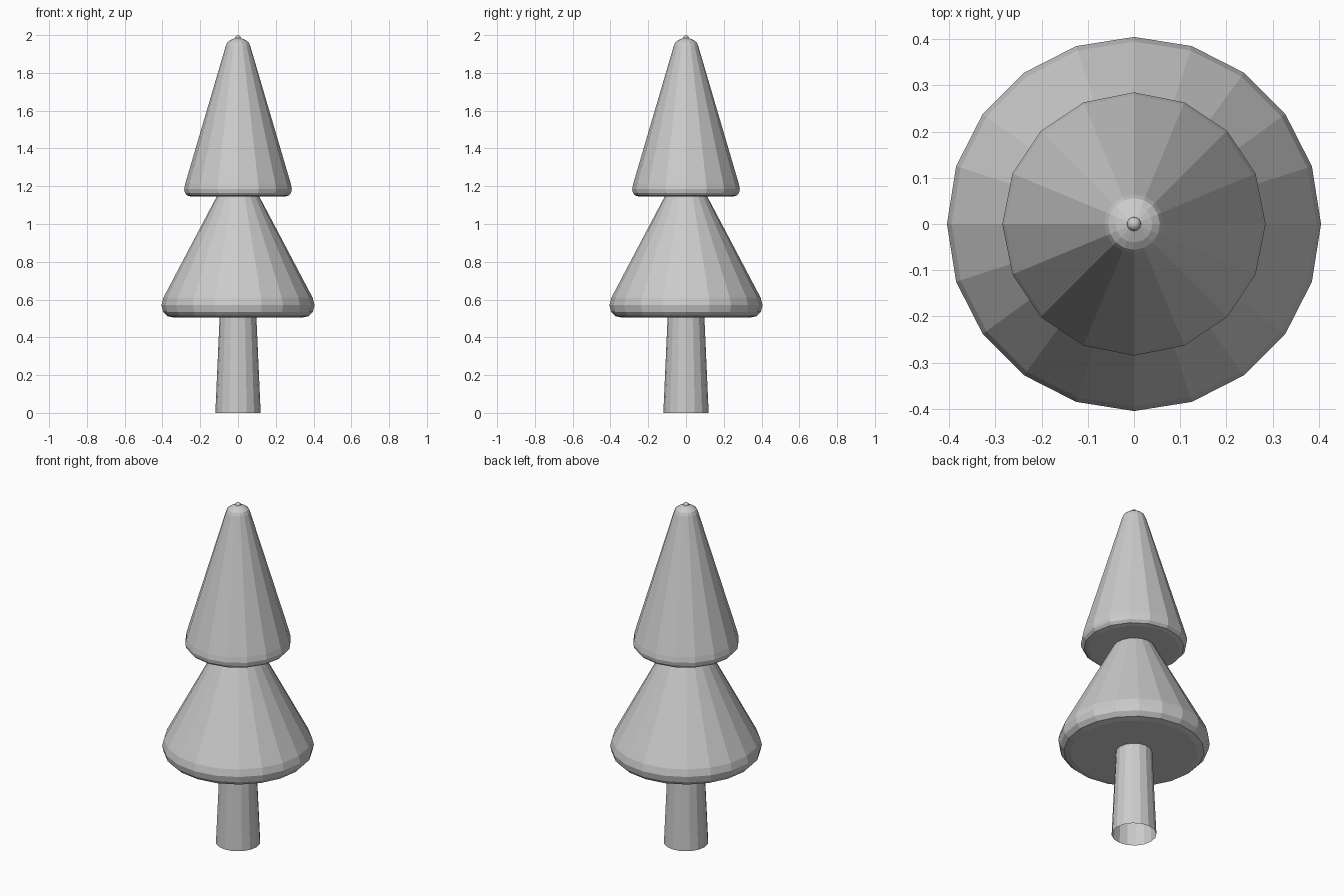
import bpy, bmesh
from math import cos, sin, tau

old = bpy.data.objects.get("Cube")
if old:
    bpy.data.objects.remove(old, do_unlink=True)

grey = bpy.data.materials.new("plain grey")
grey.use_nodes = True
colour = (0.6, 0.6, 0.6, 1)
grey.diffuse_color = colour
grey.node_tree.nodes["Principled BSDF"].inputs["Base Color"].default_value = colour


def lathe(name, profile, sides, cap_bottom=True, cap_top=True):
    """Turn a bottom-to-top list of (radius, z) into a faceted solid."""
    bm = bmesh.new()
    rings = [[bm.verts.new((r * cos(tau * i / sides), r * sin(tau * i / sides), z))
              for i in range(sides)] for r, z in profile]
    for low, high in zip(rings, rings[1:]):
        for i in range(sides):
            j = (i + 1) % sides
            bm.faces.new((low[i], low[j], high[j], high[i]))
    if cap_bottom:
        bm.faces.new(rings[0][::-1])
    if cap_top:
        bm.faces.new(rings[-1])
    mesh = bpy.data.meshes.new(name)
    bm.to_mesh(mesh)
    bm.free()
    mesh.materials.append(grey)
    obj = bpy.data.objects.new(name, mesh)
    bpy.context.collection.objects.link(obj)
    return obj


# Tapered trunk, open underneath
lathe("trunk", [(0.12, 0), (0.095, 0.56)], 16, cap_bottom=False)

# Wide lower tier with a rounded rim
lathe("lower_foliage", [(0.34, 0.505), (0.375, 0.512), (0.397, 0.535),
                        (0.405, 0.57), (0.395, 0.61), (0.105, 1.16),
                        (0.08, 1.19)], 20)

# Narrow upper tier with rounded rim and crown
lathe("upper_foliage", [(0.245, 1.145), (0.268, 1.15), (0.281, 1.165),
                        (0.285, 1.185), (0.279, 1.215), (0.064, 1.945),
                        (0.056, 1.962), (0.04, 1.974), (0.015, 1.985)], 16)

# Small bead on the tip
bpy.ops.mesh.primitive_uv_sphere_add(segments=16, ring_count=8, radius=0.015,
                                     location=(0, 0, 1.985))
bead = bpy.context.object
bead.name = "tip_bead"
bead.data.materials.append(grey)
bpy.ops.object.shade_smooth()
